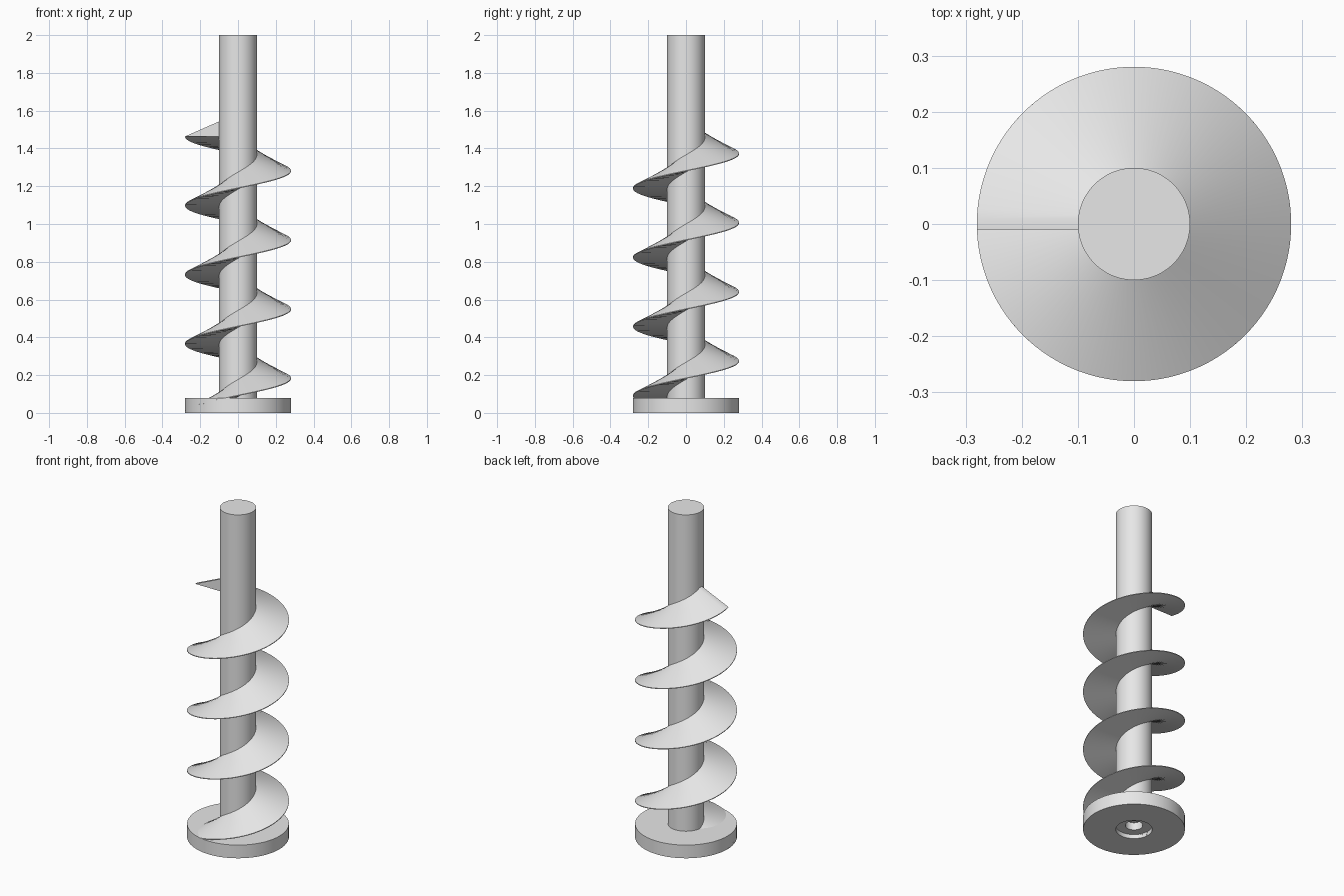
import bpy, bmesh, math

if "Cube" in bpy.data.objects:
    bpy.data.objects.remove(bpy.data.objects["Cube"])

grey = bpy.data.materials.new("plain grey")
grey.diffuse_color = (0.8, 0.8, 0.8, 1)
grey.use_nodes = True
grey.node_tree.nodes["Principled BSDF"].inputs["Base Color"].default_value = grey.diffuse_color


def finish(name, bm):
    bmesh.ops.recalc_face_normals(bm, faces=bm.faces)
    me = bpy.data.meshes.new(name)
    bm.to_mesh(me)
    bm.free()
    ob = bpy.data.objects.new(name, me)
    bpy.context.collection.objects.link(ob)
    me.materials.append(grey)
    bpy.ops.object.select_all(action='DESELECT')
    ob.select_set(True)
    bpy.context.view_layer.objects.active = ob
    bpy.ops.object.shade_smooth_by_angle(angle=math.radians(30))
    return ob


def lathe(name, profile, closed=False, steps=96):
    """Spin an (r, z) profile around the z axis."""
    bm = bmesh.new()
    vs = [bm.verts.new((r, 0, z)) for r, z in profile]
    pairs = list(zip(vs, vs[1:])) + ([(vs[-1], vs[0])] if closed else [])
    es = [bm.edges.new(p) for p in pairs]
    bmesh.ops.spin(bm, geom=vs + es, cent=(0, 0, 0), axis=(0, 0, 1),
                   angle=math.tau, steps=steps, use_merge=True)
    bmesh.ops.remove_doubles(bm, verts=bm.verts, dist=1e-5)
    return finish(name, bm)


# Shaft, set up inside the base with a small blind bore underneath
lathe("shaft", [(0, 2), (0.1, 2), (0.1, 0.025), (0.048, 0.025), (0.048, 0.07), (0, 0.07)])

# Base collar with a hole for the shaft
lathe("base_disc", [(0.1, 0), (0.28, 0), (0.28, 0.08), (0.1, 0.08)], closed=True)

# Spiral blade: wedge section swept four turns upward from the -x side
R_IN, R_OUT, RISE, PITCH, TURNS, STEPS, HALF = 0.098, 0.28, 0.08, 0.366, 4, 96, 0.01
section = [(-R_IN, HALF, RISE), (-R_OUT, HALF, 0), (-R_OUT, -HALF, 0), (-R_IN, -HALF, 0)]
bm = bmesh.new()
rings = []
for i in range(TURNS * STEPS + 1):
    a, z0 = math.tau * i / STEPS, PITCH * i / STEPS
    c, s = math.cos(a), math.sin(a)
    rings.append([bm.verts.new((x * c - y * s, x * s + y * c, z + z0)) for x, y, z in section])
for r0, r1 in zip(rings, rings[1:]):
    for k in range(4):
        n = (k + 1) % 4
        bm.faces.new((r0[k], r0[n], r1[n], r1[k]))
bm.faces.new(rings[0])

# Squared-off upper end of the blade
top, tip, tip_front, low = rings[-1]
top_front = bm.verts.new((-R_IN, -HALF, RISE + PITCH * TURNS))
bm.faces.new((top, tip, tip_front, top_front))
bm.faces.new((top_front, tip_front, low))
bm.faces.new((top, top_front, low))
finish("spiral_blade", bm)
